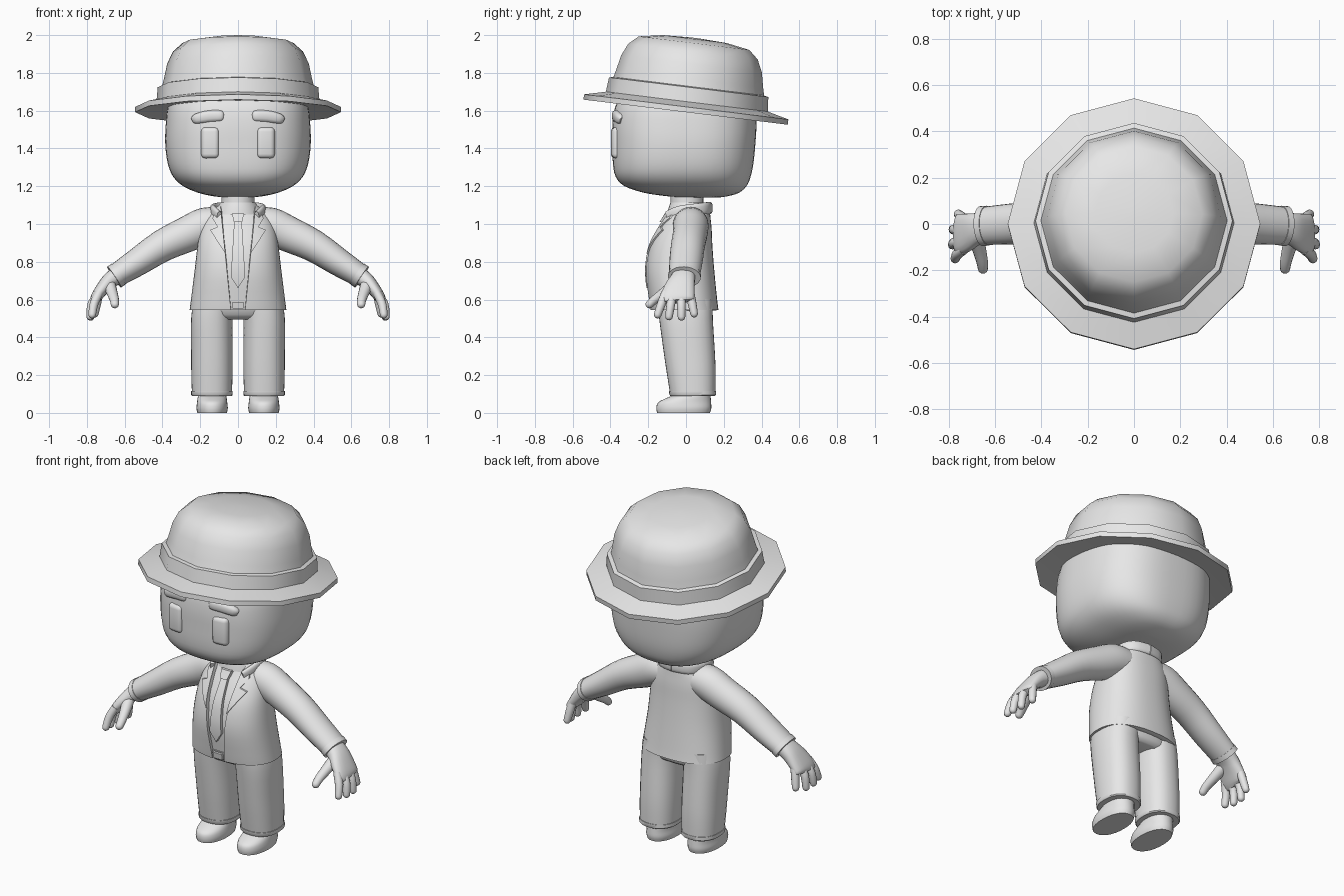
import bpy, bmesh, math
from mathutils import Vector
from mathutils.bvhtree import BVHTree

if "Cube" in bpy.data.objects:
    bpy.data.objects.remove(bpy.data.objects["Cube"])

grey = bpy.data.materials.new("clay_grey")
grey.diffuse_color = (0.8, 0.8, 0.8, 1)
grey.use_nodes = True
grey.node_tree.nodes["Principled BSDF"].inputs["Base Color"].default_value = grey.diffuse_color


def finish(name, bm, mirror=False, solid=0, bevel=0, angle=40):
    """Turn a bmesh into a shaded object with its modifiers applied."""
    bmesh.ops.recalc_face_normals(bm, faces=bm.faces)
    me = bpy.data.meshes.new(name)
    bm.to_mesh(me)
    bm.free()
    me.materials.append(grey)
    ob = bpy.data.objects.new(name, me)
    bpy.context.collection.objects.link(ob)
    if solid:
        m = ob.modifiers.new("solid", 'SOLIDIFY')
        m.thickness, m.offset = solid, -1
    if bevel:
        m = ob.modifiers.new("bevel", 'BEVEL')
        m.width, m.segments = bevel, 4
    if mirror:
        ob.modifiers.new("mirror", 'MIRROR')
    bpy.ops.object.select_all(action='DESELECT')
    ob.select_set(True)
    bpy.context.view_layer.objects.active = ob
    if ob.modifiers:
        bpy.ops.object.convert(target='MESH')
    bpy.ops.object.shade_smooth_by_angle(angle=math.radians(angle))
    return ob


def refine(rows, k):
    """Catmull-Rom interpolation of parameter rows."""
    out = []
    for i in range(len(rows) - 1):
        a, b, c, d = (rows[max(i - 1, 0)], rows[i], rows[i + 1], rows[min(i + 2, len(rows) - 1)])
        for j in range(k):
            t = j / k
            out.append([0.5 * (2 * q + (r - p) * t + (2 * p - 5 * q + 4 * r - s) * t * t
                               + (3 * q - p - 3 * r + s) * t ** 3)
                        for p, q, r, s in zip(a, b, c, d)])
    return out + [list(rows[-1])]


def skin(rings, n, p, caps=True):
    """Skin rings of (centre, half axis u, half axis v) with superellipse sections."""
    bm = bmesh.new()
    loops = []
    for c, u, v in rings:
        loop = []
        for i in range(n):
            a = 2 * math.pi * i / n
            ca, sa = math.cos(a), math.sin(a)
            s = (abs(ca) ** p + abs(sa) ** p) ** (-1 / p)
            loop.append(bm.verts.new(c + u * ca * s + v * sa * s))
        loops.append(loop)
    for a, b in zip(loops, loops[1:]):
        for i in range(n):
            bm.faces.new((a[i], a[(i + 1) % n], b[(i + 1) % n], b[i]))
    if caps:
        bm.faces.new(loops[0])
        bm.faces.new(loops[-1])
    return bm


def column(rows, n=32, p=2.4, k=3, caps=True):
    """Upright loft; rows are (z, centre x, half width, front y, back y)."""
    return skin([(Vector((x, (f + b) / 2, z)), Vector((r, 0, 0)), Vector((0, (b - f) / 2, 0)))
                 for z, x, r, f, b in refine(rows, k)], n, p, caps)


def tube(rows, ref, n=16, p=2, k=3, dome=False):
    """Loft along a path; rows are (x, y, z, half size along ref, other half size)."""
    rows = refine(rows, k)
    pts = [Vector(r[:3]) for r in rows]
    rings = []
    for i, r in enumerate(rows):
        t = (pts[min(i + 1, len(pts) - 1)] - pts[max(i - 1, 0)]).normalized()
        w = t.cross(ref).normalized()
        u = w.cross(t)
        rings.append((pts[i], u * r[3], w * r[4]))
    if dome:
        c, u, v = rings[-1]
        for a in (25, 50, 72):
            s, h = math.cos(math.radians(a)), math.sin(math.radians(a))
            rings.append((c + t * h * u.length, u * s, v * s))
    return skin(rings, n, p)


Y, Z = Vector((0, 1, 0)), Vector((0, 0, 1))

# Head and neck
finish("head", column([(1.14, 0, .06, .0, .17), (1.147, 0, .13, -.10, .22), (1.165, 0, .21, -.22, .28),
                       (1.20, 0, .29, -.325, .32), (1.25, 0, .343, -.372, .342), (1.32, 0, .372, -.387, .357),
                       (1.42, 0, .385, -.39, .367), (1.52, 0, .383, -.39, .373), (1.62, 0, .372, -.375, .37),
                       (1.70, 0, .34, -.33, .33)], n=48, p=2.7), angle=60)
finish("neck", column([(1.0, 0, .09, -.085, .09), (1.18, 0, .085, -.08, .095)], n=20, p=2))

# Eyes and eyebrows
bm = bmesh.new()
bmesh.ops.create_cube(bm, size=1)
for v in bm.verts:
    v.co = Vector((.148 + v.co.x * .095, -.368 + v.co.y * .055 + v.co.x * .01, 1.43 + v.co.z * .165))
finish("eyes", bm, mirror=True, bevel=.024, angle=60)
finish("eyebrows", tube([(.078, -.365, 1.572, .018, .018), (.09, -.365, 1.572, .028, .03),
                         (.15, -.36, 1.57, .028, .032), (.215, -.345, 1.558, .028, .028),
                         (.234, -.335, 1.55, .018, .018)], Y, p=3), mirror=True)

# Hat: twelve-sided profile, tilted back
tilt = math.radians(7)
rings = []
for r, h in [(.37, .0), (.545, -.018), (.545, .01), (.432, .038), (.425, .115), (.402, .12),
             (.392, .16), (.375, .24), (.345, .305), (.295, .35), (.17, .372), (.02, .378)]:
    rings.append((Vector((0, h * math.sin(tilt), 1.61 + h * math.cos(tilt))), Vector((r, 0, 0)),
                  Vector((0, r * math.cos(tilt), -r * math.sin(tilt)))))
finish("hat", skin(rings, 12, 2), angle=33)

# Jacket body with an open front, and the shirt inside it
body = [(.545, 0, .256, -.188, .172), (.60, 0, .249, -.197, .165), (.75, 0, .23, -.215, .15),
        (.88, 0, .215, -.195, .14), (.97, 0, .20, -.152, .136), (1.03, 0, .175, -.115, .13),
        (1.075, 0, .13, -.09, .125), (1.10, 0, .10, -.075, .115)]
shirt = [(z, x, r - .017, f + .017, b - .017) for z, x, r, f, b in body]
bm = column(body, n=48, caps=False)
jacket_surface = BVHTree.FromBMesh(bm)
edge_x = lambda z: .036 + (z - .53) * .1
for s in (1, -1):
    front = [f for f in bm.faces if f.calc_center_median().y < 0]
    geom = front + list({e for f in front for e in f.edges}) + list({v for f in front for v in f.verts})
    bmesh.ops.bisect_plane(bm, geom=geom, plane_co=(s * .036, 0, .53), plane_no=(s, 0, -.1))
gap = [f for f in bm.faces if f.calc_center_median().y < 0
       and abs(f.calc_center_median().x) < edge_x(f.calc_center_median().z)]
bmesh.ops.delete(bm, geom=gap, context='FACES')
finish("jacket", bm, solid=.016)
bm = column(shirt, n=48)
shirt_surface = BVHTree.FromBMesh(bm)
finish("shirt", bm)


def front_plate(name, outline, surface, lift, mirror=False):
    """Plate with an (x, z) outline, wrapped onto a front surface."""
    bm = bmesh.new()
    bm.faces.new([bm.verts.new((x, 0, z)) for x, z in outline])
    for no, steps in ((Z, [.55 + .03 * i for i in range(19)]), (Vector((1, 0, 0)), [-.02, .02, .06, .09, .12])):
        for s in steps:
            bmesh.ops.bisect_plane(bm, geom=bm.verts[:] + bm.edges[:] + bm.faces[:], plane_co=no * s, plane_no=no)
    back = {}
    for v in bm.verts:
        hit = surface.ray_cast(Vector((v.co.x, -1, v.co.z)), Y)[0]
        hit = hit or surface.find_nearest(Vector((v.co.x, -.05, v.co.z)))[0]
        back[v] = hit.y
        v.co.y = hit.y + .004
    ext = bmesh.ops.extrude_face_region(bm, geom=bm.faces[:])
    for v in ext["geom"]:
        if isinstance(v, bmesh.types.BMVert):
            v.co.y -= lift + .004
    finish(name, bm, mirror=mirror)


# Lapels, tie and belt buckle
front_plate("lapels", [(edge_x(1.07), 1.07), (.122, 1.065), (.135, 1.03), (.108, .985), (.148, .968),
                       (edge_x(.845), .845)], jacket_surface, .01, mirror=True)
front_plate("tie_knot", [(-.032, 1.055), (.032, 1.055), (.022, 1.01), (-.022, 1.01)], shirt_surface, .03)
front_plate("tie_blade", [(-.02, 1.015), (.02, 1.015), (.038, .72), (0, .66), (-.038, .72)], shirt_surface, .02)
front_plate("belt", [(-.05, .55), (.05, .55), (.05, .595), (-.05, .595)], shirt_surface, .006)
front_plate("buckle", [(-.03, .552), (.03, .552), (.03, .588), (-.03, .588)], shirt_surface, .02)

# Collars
finish("shirt_collar", column([(1.05, 0, .122, -.10, .118), (1.085, 0, .108, -.092, .112),
                               (1.115, 0, .094, -.082, .10)], p=2))
finish("jacket_collar", tube([(.10, -.10, 1.045, .022, .012), (.128, -.04, 1.065, .03, .014),
                              (.13, .04, 1.075, .032, .014), (.09, .105, 1.083, .032, .014),
                              (0, .127, 1.085, .032, .014)], Z, p=3), mirror=True)

# Sleeves and cuffs
finish("sleeves", tube([(.09, .025, 1.0, .09, .085), (.17, .025, .99, .095, .098), (.26, .022, .95, .092, .095),
                        (.40, .01, .885, .09, .085), (.53, .0, .80, .088, .074), (.645, -.008, .727, .082, .062)],
                       Y, n=24), mirror=True)
finish("sleeve_cuffs", tube([(.632, -.007, .735, .086, .066), (.656, -.009, .719, .087, .066)], Y, n=24, k=1),
       mirror=True)

# Hands
finish("palms", tube([(.635, -.01, .73, .06, .048), (.68, -.02, .70, .068, .042), (.72, -.035, .655, .082, .035),
                      (.752, -.045, .61, .088, .029), (.764, -.045, .59, .074, .02)], Y, n=20, p=2.5),
       mirror=True)
for i, (y0, y1, x, z) in enumerate([(.022, .043, .758, .525), (-.025, -.024, .78, .508),
                                    (-.07, -.09, .783, .51), (-.11, -.15, .772, .52)]):
    finish("finger_pair_%d" % (i + 1),
           tube([(.735, y0, .635, .022, .022), (x - .01, (y0 + y1) / 2, .578, .023, .023), (x, y1, z, .02, .02)],
                Y, n=12, dome=True), mirror=True, angle=60)
finish("thumbs", tube([(.685, -.055, .685, .036, .032), (.668, -.11, .64, .03, .028),
                       (.655, -.165, .60, .025, .023), (.652, -.193, .575, .022, .021)],
                      Vector((1, 0, 0)), n=12, dome=True), mirror=True, angle=60)

# Trousers
finish("hips", column([(.495, 0, .19, -.10, .11), (.52, 0, .225, -.135, .135), (.60, 0, .232, -.165, .145)]))
finish("trouser_legs", column([(.60, .125, .108, -.15, .142), (.50, .138, .11, -.142, .142),
                               (.30, .138, .11, -.115, .154), (.20, .138, .109, -.10, .157),
                               (.105, .138, .106, -.085, .156)], n=28), mirror=True)
finish("trouser_cuffs", column([(.09, .138, .105, -.083, .154), (.096, .138, .11, -.088, .159),
                                (.116, .138, .11, -.09, .159)], n=28, k=1), mirror=True)

# Shoes
finish("shoes", column([(0, .137, .078, -.153, .127), (.025, .137, .083, -.157, .134), (.055, .137, .08, -.148, .133),
                        (.078, .137, .077, -.105, .131), (.095, .137, .074, -.07, .13),
                        (.13, .137, .072, -.062, .125)], n=28, p=2.2), mirror=True)
